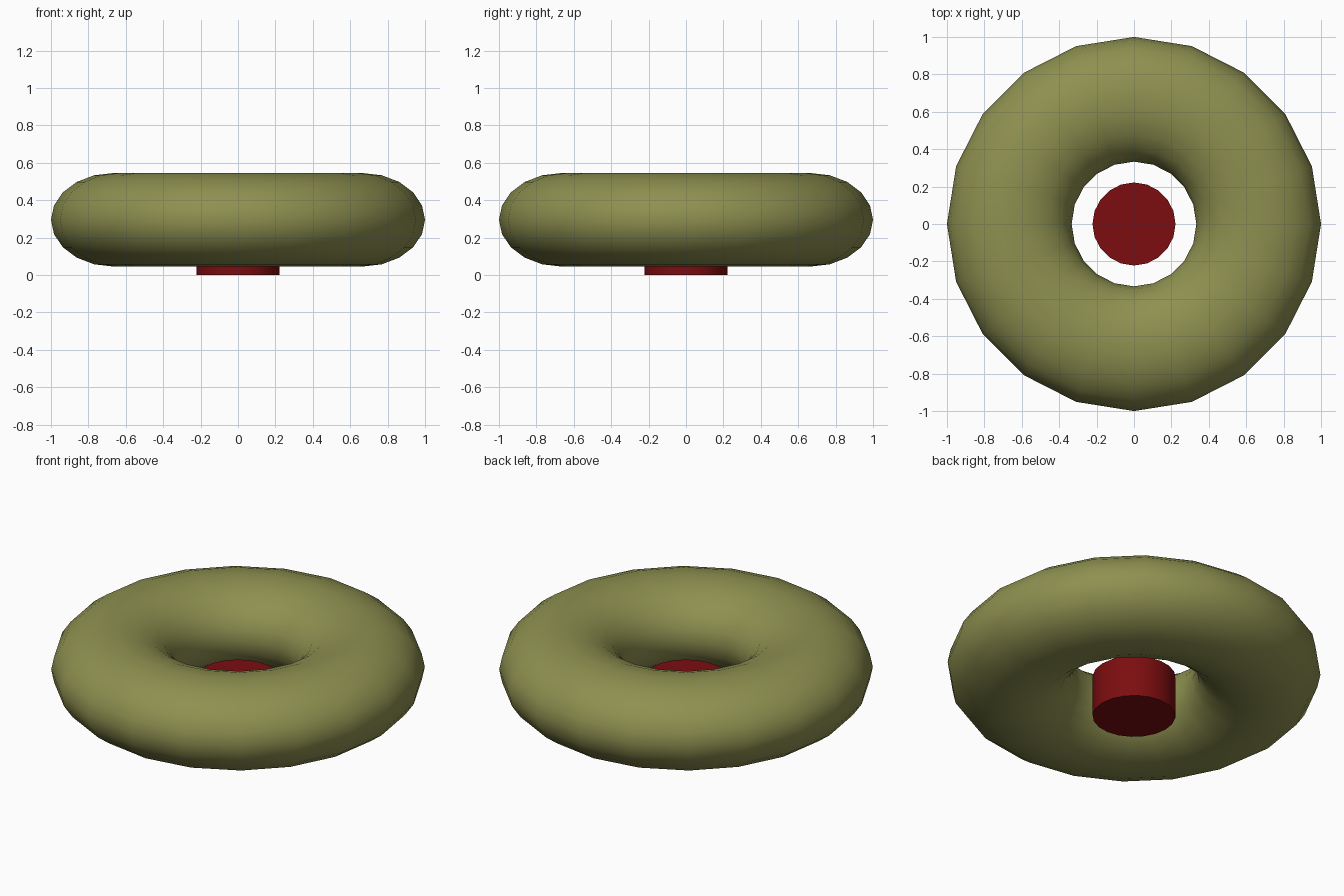
import bpy
import math

if "Cube" in bpy.data.objects:
    bpy.data.objects.remove(bpy.data.objects["Cube"])


def finish(obj, name, color):
    obj.name = name
    mat = bpy.data.materials.new(name + "_color")
    mat.diffuse_color = (*color, 1.0)
    mat.use_nodes = True
    mat.node_tree.nodes["Principled BSDF"].inputs["Base Color"].default_value = mat.diffuse_color
    obj.data.materials.append(mat)
    bpy.ops.object.transform_apply(location=True, rotation=True, scale=True)


# Flattened ring: 20 sides around, elliptical cross-section
bpy.ops.mesh.primitive_torus_add(
    major_segments=20, minor_segments=20,
    major_radius=2 / 3, minor_radius=1 / 3, location=(0, 0, 0.295))
ring = bpy.context.object
ring.scale.z = 0.75
finish(ring, "ring", (0.27, 0.28, 0.08))
bpy.ops.object.shade_smooth()

# Centre post standing on the ground inside the hole
POST_HEIGHT = 0.243
bpy.ops.mesh.primitive_cylinder_add(
    vertices=20, radius=0.222, depth=POST_HEIGHT,
    location=(0, 0, POST_HEIGHT / 2))
post = bpy.context.object
finish(post, "centre_post", (0.20, 0.004, 0.005))
bpy.ops.object.shade_smooth_by_angle(angle=math.radians(35))
